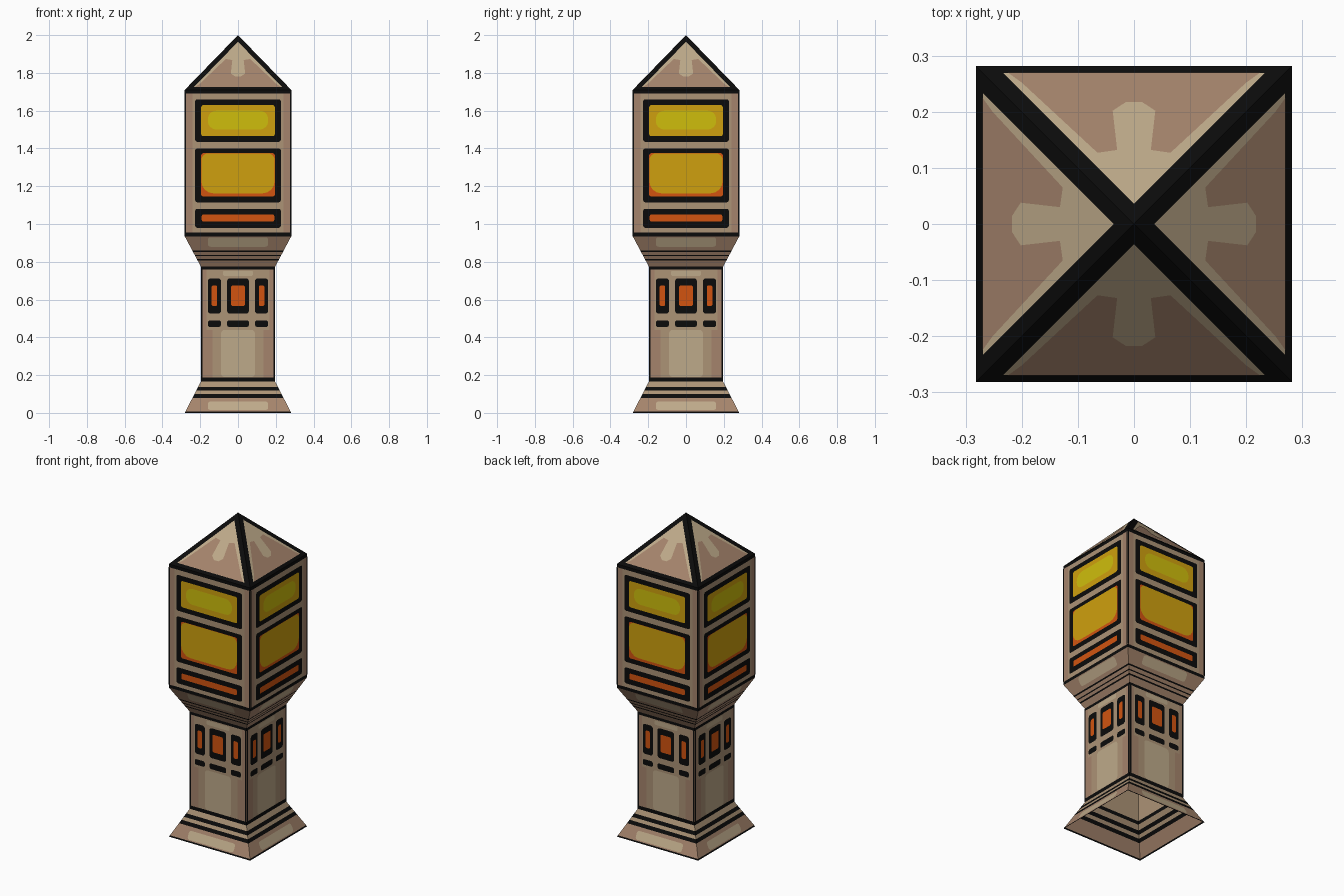
import bpy, bmesh, math
from mathutils import Vector, Matrix

if "Cube" in bpy.data.objects:
    bpy.data.objects.remove(bpy.data.objects["Cube"])


def lin(c):
    c /= 255
    return c / 12.92 if c <= 0.04045 else ((c + 0.055) / 1.055) ** 2.4


# Colours
COLOURS = {
    "black": (11, 11, 11), "light_stone": (190, 170, 138), "stone": (172, 147, 118),
    "brown_stone": (165, 132, 108), "dark_stone": (138, 110, 88),
    "amber": (207, 160, 14), "bright_yellow": (207, 190, 12), "orange": (210, 84, 16),
}
NAMES = list(COLOURS)
MATS = []
for name, rgb in COLOURS.items():
    m = bpy.data.materials.new(name)
    m.diffuse_color = (*[lin(c) for c in rgb], 1)
    m.use_nodes = True
    m.node_tree.nodes["Principled BSDF"].inputs["Base Color"].default_value = m.diffuse_color
    MATS.append(m)

# Outline of the tower: height, half width
W, C = 0.282, 0.197
Z_BASE, Z_COL, Z_HEAD, Z_ROOF, Z_TOP = 0.165, 0.775, 0.935, 1.71, 2.0
SECTIONS = {
    "base": (0, W, Z_BASE, C), "column": (Z_BASE, C, Z_COL, C),
    "flare": (Z_COL, C, Z_HEAD, W), "head": (Z_HEAD, W, Z_ROOF, W),
    "roof": (Z_ROOF, W, Z_TOP, 0),
}


def finish(name, bm):
    me = bpy.data.meshes.new(name)
    bm.to_mesh(me)
    bm.free()
    for m in MATS:
        me.materials.append(m)
    ob = bpy.data.objects.new(name, me)
    bpy.context.collection.objects.link(ob)
    return ob


def half(sec, z):
    z0, w0, z1, w1 = SECTIONS[sec]
    return w0 + (w1 - w0) * (z - z0) / (z1 - z0)


def shell(sec, bands):
    """Open square tube; bands = (top height, colour) from the bottom up."""
    bm = bmesh.new()

    def ring(z):
        h = half(sec, z)
        return [bm.verts.new((x * h, y * h, z)) for x, y in ((-1, -1), (1, -1), (1, 1), (-1, 1))]

    low = ring(SECTIONS[sec][0])
    for z, col in bands:
        top = ring(z)
        for i in range(4):
            j = (i + 1) % 4
            bm.faces.new((low[i], low[j], top[j], top[i])).material_index = NAMES.index(col)
        low = top
    bmesh.ops.remove_doubles(bm, verts=bm.verts, dist=1e-5)
    finish(sec, bm)


def plates(name, sec, shapes):
    """Painted outlines (points, colour, layer) laid on all four sides of a section."""
    z0, w0, z1, w1 = SECTIONS[sec]
    n = Vector((0, -(z1 - z0), w0 - w1)).normalized()
    bm = bmesh.new()
    for k in range(4):
        rot = Matrix.Rotation(k * math.pi / 2, 3, 'Z')
        for pts, col, layer in shapes:
            vs = [bm.verts.new(rot @ (Vector((u, -half(sec, z), z)) + n * 0.0014 * layer))
                  for u, z in pts]
            f = bm.faces.new(vs)
            f.material_index = NAMES.index(col)
            f.normal_update()
            if f.normal.dot(rot @ n) < 0:
                f.normal_flip()
    finish(name, bm)


def rect(x0, x1, z0, z1, r=0.0, rt=None):
    """Rectangle with rounded bottom corners r and top corners rt."""
    rt = r if rt is None else rt
    pts = []
    for cx, cz, sx, sz, rad, a0 in ((x1, z0, -1, 1, r, 270), (x1, z1, -1, -1, rt, 0),
                                    (x0, z1, 1, -1, rt, 90), (x0, z0, 1, 1, r, 180)):
        if rad == 0:
            pts.append((cx, cz))
            continue
        for s in range(5):
            a = math.radians(a0 + s * 22.5)
            pts.append((cx + sx * rad + rad * math.cos(a), cz + sz * rad + rad * math.sin(a)))
    return pts


def edges(w, t, z0, z1, col, layer):
    return [(rect(-w, -w + t, z0, z1), col, layer), (rect(w - t, w, z0, z1), col, layer)]


# Main shells with their horizontal stripes
shell("base", [(0.008, "black"), (0.08, "brown_stone"), (0.1, "black"), (0.118, "stone"),
               (0.138, "black"), (Z_BASE, "stone")])
shell("column", [(0.188, "black"), (0.758, "stone"), (Z_COL, "black")])
shell("flare", [(0.808, "brown_stone"), (0.816, "black"), (0.83, "brown_stone"),
                (0.836, "black"), (0.853, "brown_stone"), (0.861, "black"),
                (Z_HEAD, "brown_stone")])
shell("head", [(0.955, "black"), (1.69, "stone"), (Z_ROOF, "black")])
shell("roof", [(Z_TOP, "black")])

# Light patches on the sloping parts
plates("base_highlight", "base", [(rect(-0.16, 0.16, 0.014, 0.06, 0.015), "light_stone", 1)])
plates("flare_highlight", "flare", [(rect(-0.16, 0.16, 0.88, 0.93, 0.015), "light_stone", 1)])

# Column: side shading, light centre, small windows and dashes
col = edges(C, 0.062, 0.188, 0.44, "brown_stone", 1)
col += edges(C, 0.03, 0.44, 0.758, "brown_stone", 1)
col += edges(C, 0.01, 0.17, 0.77, "black", 2)
col.append((rect(-0.09, 0.09, 0.19, 0.44, 0.02), "light_stone", 1))
col.append((rect(-0.08, 0.08, 0.725, 0.752, 0.01), "light_stone", 1))
for cx, w, g in ((-0.125, 0.035, 0.015), (0, 0.058, 0.037), (0.125, 0.035, 0.015)):
    col.append((rect(cx - w, cx + w, 0.525, 0.712, 0.016), "black", 2))
    col.append((rect(cx - g, cx + g, 0.565, 0.675, 0.01), "orange", 3))
    col.append((rect(cx - w, cx + w, 0.455, 0.49, 0.012), "black", 2))
plates("column_windows", "column", col)

# Head: framed windows
head = edges(W, 0.04, 0.955, 1.69, "brown_stone", 1)
head += edges(W, 0.008, 0.955, 1.69, "black", 2)
for z0, z1 in ((1.435, 1.66), (1.115, 1.4), (0.98, 1.08)):
    head.append((rect(-0.227, 0.227, z0, z1, 0.012), "black", 2))
head += [
    (rect(-0.195, 0.195, 1.465, 1.63, 0.012), "amber", 3),
    (rect(-0.16, 0.16, 1.5, 1.6, 0.045), "bright_yellow", 4),
    (rect(-0.195, 0.195, 1.145, 1.375, 0.012), "orange", 3),
    (rect(-0.194, 0.194, 1.162, 1.374, 0.065, 0.035), "amber", 4),
    (rect(-0.192, 0.192, 1.013, 1.05, 0.008), "orange", 3),
]
plates("head_windows", "head", head)

# Roof panels: light along the ridges, brown below, black shell left as the outline


def on_roof(pts):
    return [(u, Z_TOP - d * (Z_TOP - Z_ROOF) / W) for u, d in pts]


side = [(0.015, 0.215), (0.038, 0.2), (0.03, 0.13), (0.065, 0.125), (0.2, 0.25), (0.225, 0.268)]
brown = side + [(-u, d) for u, d in reversed(side)]
plates("roof_panels", "roof", [
    (on_roof([(0, 0.035), (0.233, 0.268), (-0.233, 0.268)]), "light_stone", 1),
    (on_roof(brown), "brown_stone", 2),
])
